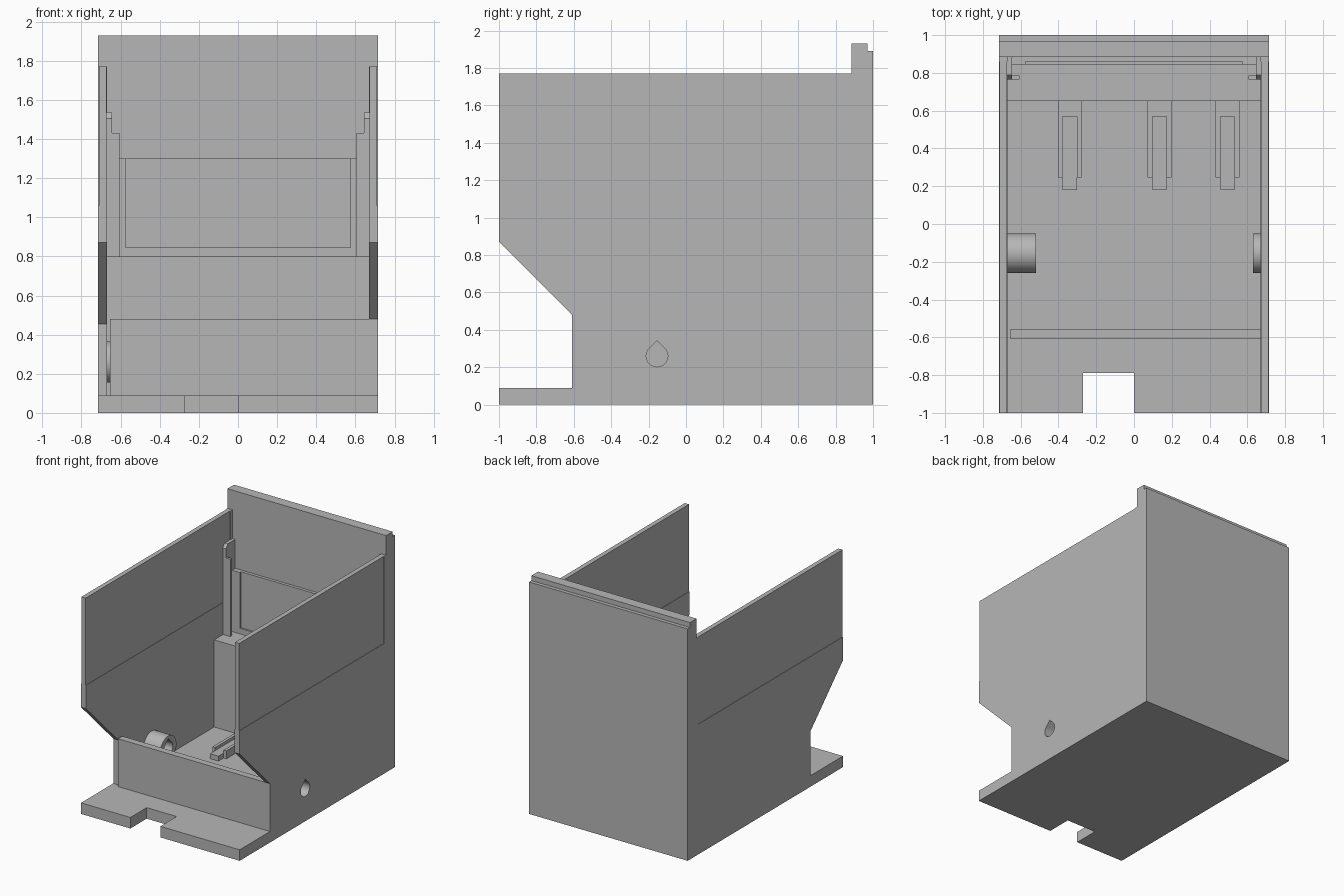
import bpy, bmesh, math
from mathutils import Vector

cube = bpy.data.objects.get("Cube")
if cube:
    bpy.data.objects.remove(cube, do_unlink=True)

grey = bpy.data.materials.new("light grey")
grey.use_nodes = True
grey.diffuse_color = (0.47, 0.47, 0.47, 1)
grey.node_tree.nodes["Principled BSDF"].inputs["Base Color"].default_value = grey.diffuse_color


def prism(name, points, low, high, axis="X"):
    """Extrude a flat outline along X (outline in y, z) or Z (outline in x, y)."""
    bm = bmesh.new()
    if axis == "X":
        verts = [bm.verts.new((low, a, b)) for a, b in points]
        step = Vector((high - low, 0, 0))
    else:
        verts = [bm.verts.new((a, b, low)) for a, b in points]
        step = Vector((0, 0, high - low))
    face = bm.faces.new(verts)
    new = bmesh.ops.extrude_face_region(bm, geom=[face])["geom"]
    bmesh.ops.translate(bm, vec=step, verts=[v for v in new if isinstance(v, bmesh.types.BMVert)])
    bmesh.ops.recalc_face_normals(bm, faces=bm.faces)
    mesh = bpy.data.meshes.new(name)
    bm.to_mesh(mesh)
    bm.free()
    mesh.materials.append(grey)
    obj = bpy.data.objects.new(name, mesh)
    bpy.context.collection.objects.link(obj)
    return obj


def box(name, x, y, z):
    x, y, z = sorted(x), sorted(y), sorted(z)
    outline = [(y[0], z[0]), (y[1], z[0]), (y[1], z[1]), (y[0], z[1])]
    return prism(name, outline, x[0], x[1])


def drill(target, points, low, high):
    cutter = prism("hole_cutter", points, low, high)
    cutter.hide_render = True
    mod = target.modifiers.new("hole", "BOOLEAN")
    mod.operation = "DIFFERENCE"
    mod.object = cutter
    bpy.context.view_layer.objects.active = target
    bpy.ops.object.modifier_apply(modifier=mod.name)
    bpy.data.objects.remove(cutter, do_unlink=True)


W, IN, FLOOR, LEDGE, BACK = 0.715, 0.67, 0.09, 0.8, 0.885
HY, HZ = -0.155, 0.26


def arc(radius, start, end, count):
    angles = [math.radians(start + (end - start) * i / count) for i in range(count + 1)]
    return [(HY + radius * math.cos(a), HZ + radius * math.sin(a)) for a in angles]


teardrop = arc(0.058, 135, 405, 24) + [(HY, HZ + 0.082)]
round_outline = arc(0.105, 0, 360, 48)[:-1]

# Floor with the front notch
prism("floor", [(-W, -1), (-0.27, -1), (-0.27, -0.79), (0, -0.79), (0, -1),
                (W, -1), (W, 1), (-W, 1)], 0, FLOOR, "Z")

# Back wall with stepped rim, and the ledge block in front of it
prism("back_wall", [(BACK, 0), (1, 0), (1, 1.89), (0.97, 1.89), (0.97, 1.93), (BACK, 1.93)], -W, W)
box("rear_ledge", (-IN, IN), (0.65, BACK), (FLOOR, LEDGE))

# Front plate
box("front_plate", (-0.655, IN), (-0.61, -0.555), (FLOOR, 0.48))

# Side walls, thinner above the crease, with pivot bosses
for side, s, front, boss_end in (("left", 1, -0.61, 0.63), ("right", -1, -0.585, 0.52)):
    corner = 0.48 - (front + 0.61)
    lower = [(front, 0), (BACK, 0), (BACK, 1.06), (-1, 1.06), (-1, 0.87), (front, corner)]
    wall = prism(side + "_wall", lower, *sorted((s * IN, s * W)))
    box(side + "_upper_wall", (s * 0.673, s * 0.711), (-1, 0.86), (1.06, 1.77))
    box(side + "_upper_wall_end", (s * IN, s * W), (0.86, BACK), (1.06, 1.77))
    boss = prism(side + "_boss", round_outline, *sorted((s * boss_end, s * IN)))
    if s > 0:
        drill(wall, teardrop, 0.6, 0.8)
        drill(boss, teardrop, 0.6, 0.8)
    else:
        drill(boss, teardrop, -0.665, -0.45)
    bpy.ops.object.select_all(action="DESELECT")
    boss.select_set(True)
    bpy.context.view_layer.objects.active = boss
    bpy.ops.object.shade_smooth_by_angle()

    # Guide posts standing on the ledge
    rib = [(0.765, LEDGE), (BACK, LEDGE), (BACK, 1.535), (0.79, 1.535), (0.765, 1.505)]
    prism(side + "_guide_rib", rib, *sorted((s * 0.645, s * 0.675)))
    box(side + "_guide_flange", (s * 0.605, s * 0.645), (0.765, 0.785), (LEDGE, 1.43))
    box(side + "_panel_lip", (s * 0.575, s * 0.645), (0.845, 0.86), (LEDGE, 1.3))

# Back panel and its lower strip
box("back_panel", (-0.645, 0.645), (0.86, BACK), (LEDGE, 1.3))
box("back_panel_strip", (-0.575, 0.575), (0.845, 0.86), (LEDGE, 0.845))

# Three clip channels on the floor
for i, x in enumerate((-0.34, 0.135, 0.495), 1):
    for s in (-1, 1):
        box(f"clip_{i}_rail", (x + s * 0.038, x + s * 0.063), (0.245, 0.65), (FLOOR, 0.155))
    box(f"clip_{i}_stop", (x - 0.038, x + 0.038), (0.57, 0.65), (FLOOR, 0.155))
    box(f"clip_{i}_tongue", (x - 0.038, x + 0.038), (0.18, 0.57), (FLOOR, 0.13))
